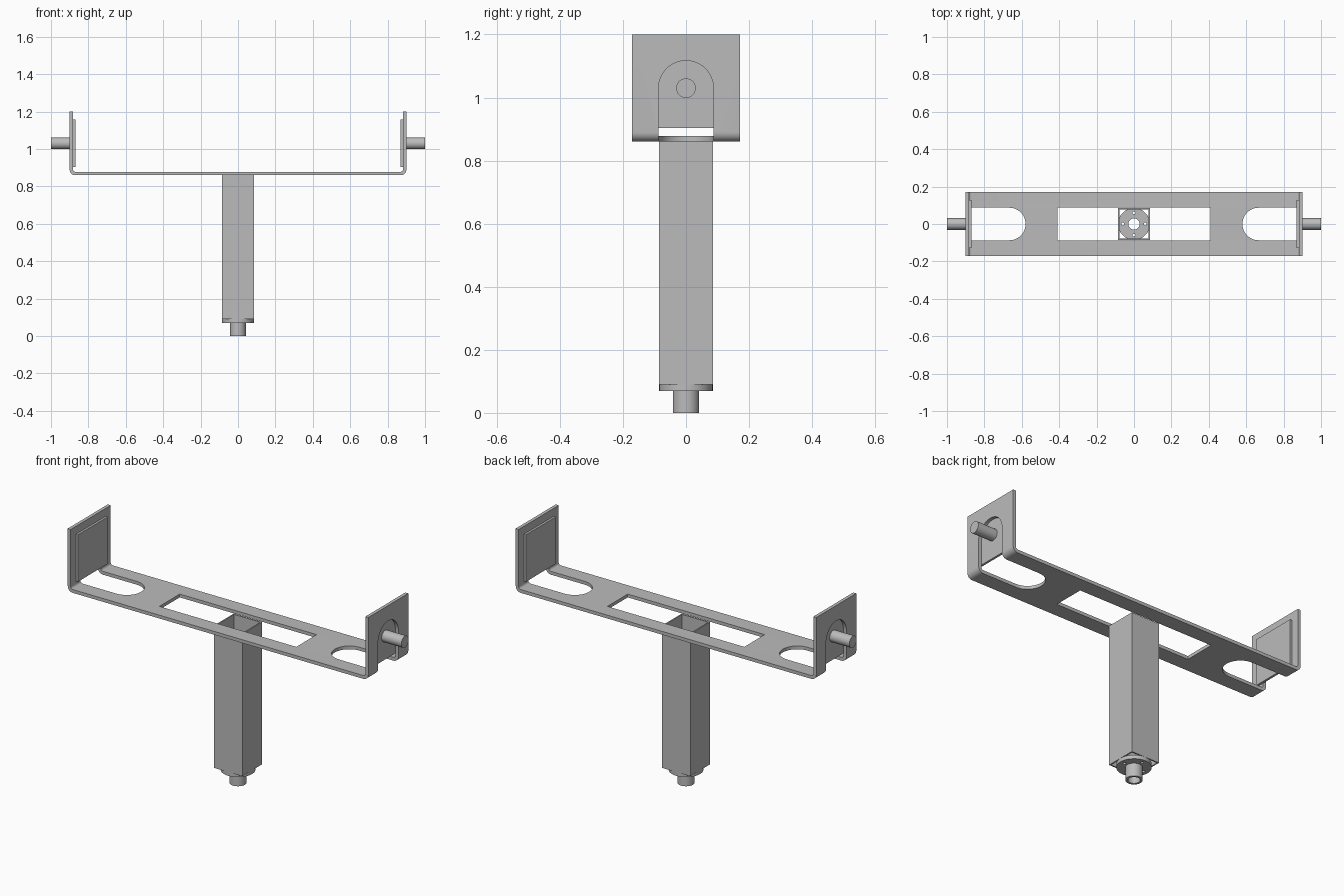
import bpy, bmesh
from math import pi, sin, cos
from mathutils import Matrix, Vector

cube = bpy.data.objects.get("Cube")
if cube:
    bpy.data.objects.remove(cube, do_unlink=True)

steel = bpy.data.materials.new("plain_grey_steel")
steel.use_nodes = True
grey = (0.5, 0.5, 0.5, 1)
steel.diffuse_color = grey
steel.node_tree.nodes["Principled BSDF"].inputs["Base Color"].default_value = grey

# Main sizes
SPAN, TOP, FLOOR, WALL = 0.90, 1.20, 0.86, 0.018
HALF_WIDTH, SLOT, PIN_Z = 0.171, 0.087, 1.03
POST, TUBE_WALL, FLANGE_Z, FLANGE_T = 0.085, 0.007, 0.07, 0.02


def arc(cx, cy, r, start, end, n=16):
    steps = [start + (end - start) * i / n for i in range(n + 1)]
    return [(cx + r * cos(a), cy + r * sin(a)) for a in steps]


def prism(name, outline, to_3d, depth):
    """Extrude a 2D outline; to_3d places each point, depth is the sweep."""
    bm = bmesh.new()
    face = bm.faces.new([bm.verts.new(to_3d(a, b)) for a, b in outline])
    swept = bmesh.ops.extrude_face_region(bm, geom=[face])["geom"]
    verts = [v for v in swept if isinstance(v, bmesh.types.BMVert)]
    bmesh.ops.translate(bm, verts=verts, vec=Vector(depth))
    bmesh.ops.recalc_face_normals(bm, faces=bm.faces)
    mesh = bpy.data.meshes.new(name)
    bm.to_mesh(mesh)
    bm.free()
    mesh.materials.append(steel)
    obj = bpy.data.objects.new(name, mesh)
    bpy.context.collection.objects.link(obj)
    return obj


def box(name, lo, hi):
    outline = [(lo[0], lo[1]), (hi[0], lo[1]), (hi[0], hi[1]), (lo[0], hi[1])]
    return prism(name, outline, lambda a, b: (a, b, lo[2]), (0, 0, hi[2] - lo[2]))


def rod(name, x, y, r, z0, z1, n=48):
    outline = arc(x, y, r, 0, 2 * pi, n)[:-1]
    return prism(name, outline, lambda a, b: (a, b, z0), (0, 0, z1 - z0))


def activate(obj):
    bpy.ops.object.select_all(action='DESELECT')
    obj.select_set(True)
    bpy.context.view_layer.objects.active = obj


def cut(obj, cutter):
    cutter.hide_render = True
    mod = obj.modifiers.new("cut", 'BOOLEAN')
    mod.operation, mod.solver, mod.object = 'DIFFERENCE', 'EXACT', cutter
    activate(obj)
    bpy.ops.object.modifier_apply(modifier=mod.name)
    bpy.data.objects.remove(cutter, do_unlink=True)


def smooth(obj):
    activate(obj)
    bpy.ops.object.shade_smooth_by_angle(angle=pi / 6)


# Bent strap: U profile swept across its width
bend = 0.03
cx, cz = SPAN - bend, FLOOR + bend
outer = arc(cx, cz, bend, -pi / 2, 0, 8) + [(SPAN, TOP)]
inner = [(SPAN - WALL, TOP)] + arc(cx, cz, bend - WALL, 0, -pi / 2, 8)
half = outer + inner
profile = half + [(-x, z) for x, z in reversed(half)]
strap = prism("bent_strap", profile, lambda a, b: (a, -HALF_WIDTH, b),
              (0, 2 * HALF_WIDTH, 0))

# Centre window and the round-ended slots that run round each bend
cut(strap, box("window_cutter", (-0.41, -SLOT, 0.8), (0.41, SLOT, 0.95)))
for s in (1, -1):
    floor_slot = [(1, -SLOT)] + [(1, SLOT)] + arc(0.58 + SLOT, 0, SLOT, pi / 2, 3 * pi / 2, 24)
    cut(strap, prism("floor_slot_cutter", floor_slot,
                     lambda a, b: (s * a, b, 0.8), (0, 0, 0.1)))
    side_slot = [(-SLOT, 0.8), (SLOT, 0.8)] + arc(0, PIN_Z, SLOT, 0, pi, 24)
    cut(strap, prism("side_slot_cutter", side_slot,
                     lambda a, b: (s * 0.85, a, b), (s * 0.1, 0, 0)))
smooth(strap)

# Pivot plates inside the arms, each with a pin pointing outwards
for s, side in ((1, "left"), (-1, "right")):
    x_in, x_out = SPAN - WALL - 0.012, SPAN - WALL
    xs = sorted((s * x_in, s * x_out))
    box(side + "_pivot_plate", (xs[0], -0.127, PIN_Z - 0.127),
        (xs[1], 0.127, PIN_Z + 0.127))
    pin = prism(side + "_pivot_pin", arc(0, PIN_Z, 0.031, 0, 2 * pi, 32)[:-1],
                lambda a, b: (s * x_out, a, b), (s * (1 - x_out), 0, 0))
    smooth(pin)

# Hollow square post
post = box("square_post", (-POST, -POST, FLANGE_Z + FLANGE_T), (POST, POST, FLOOR))
bore = POST - TUBE_WALL
cut(post, box("post_cutter", (-bore, -bore, 0), (bore, bore, 1)))

# Round flange with a centre bore and four bolt holes
flange = rod("flange", 0, 0, POST, FLANGE_Z, FLANGE_Z + FLANGE_T, 64)
cut(flange, rod("bore_cutter", 0, 0, 0.03, 0, 0.2))
for i in range(4):
    a = i * pi / 2
    cut(flange, rod("bolt_cutter", 0.06 * cos(a), 0.06 * sin(a), 0.008, 0, 0.2, 16))
smooth(flange)

# Hollow spigot under the flange
spigot = rod("spigot", 0, 0, 0.042, 0, FLANGE_Z)
cut(spigot, rod("spigot_cutter", 0, 0, 0.03, -0.1, 0.2))
smooth(spigot)
